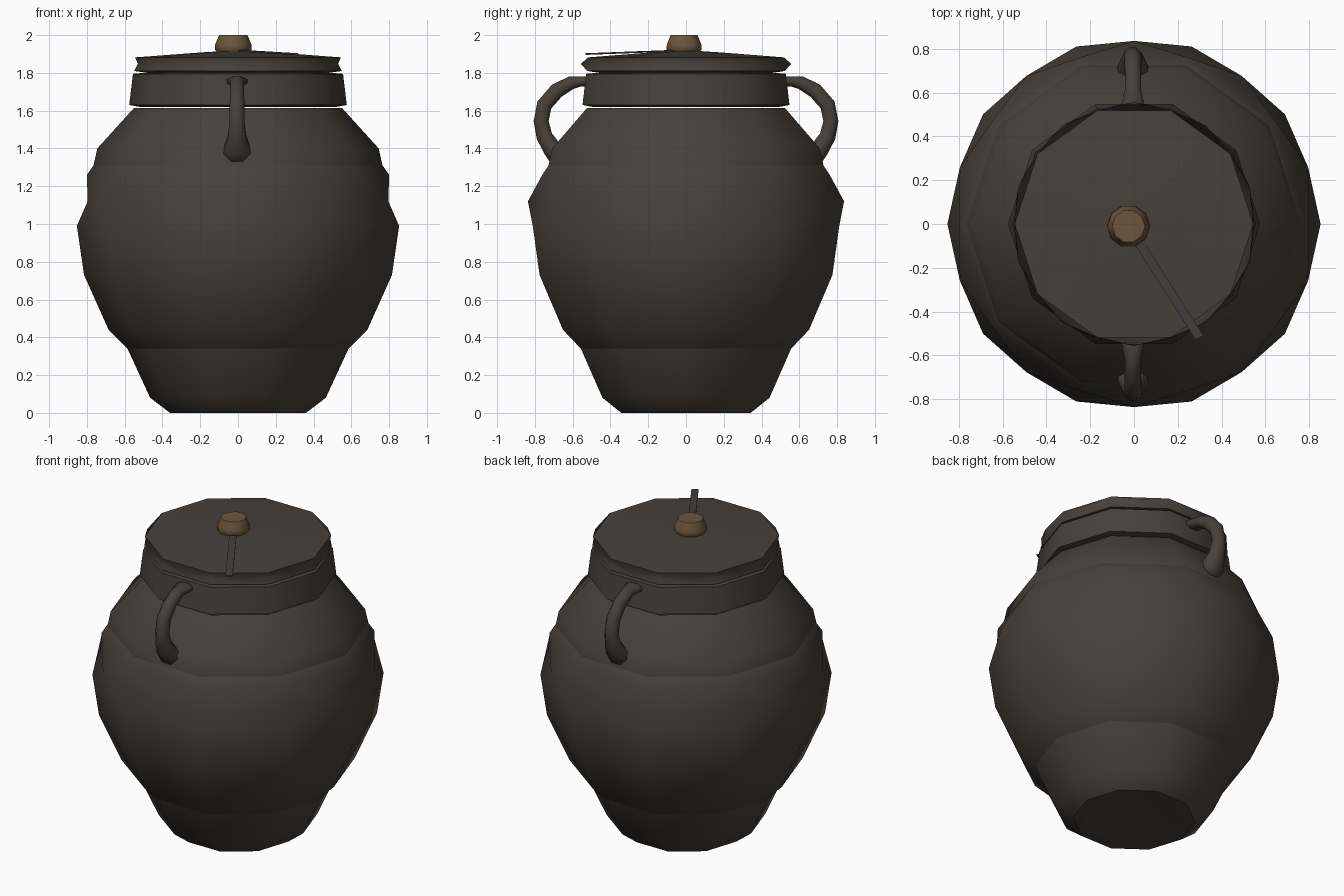
import bpy, bmesh, math
from mathutils import Vector

if "Cube" in bpy.data.objects:
    bpy.data.objects.remove(bpy.data.objects["Cube"])

def material(name, col):
    m = bpy.data.materials.new(name)
    m.diffuse_color = (*col, 1)
    m.use_nodes = True
    m.node_tree.nodes["Principled BSDF"].inputs["Base Color"].default_value = m.diffuse_color
    return m

CLAY = material("dark clay", (0.062, 0.052, 0.042))
WOOD = material("brown wood", (0.15, 0.092, 0.045))
STICK = material("grey stick", (0.055, 0.05, 0.045))

def finish(bm, name, mat, recalc=True):
    if recalc:
        bmesh.ops.recalc_face_normals(bm, faces=bm.faces)
    me = bpy.data.meshes.new(name)
    bm.to_mesh(me)
    bm.free()
    me.materials.append(mat)
    ob = bpy.data.objects.new(name, me)
    bpy.context.collection.objects.link(ob)
    return ob

def join_rings(bm, a, b, twist=0):
    """Quads between equal rings, triangles when b is turned half a step (+1 ahead, -1 behind)."""
    n = len(a)
    for i in range(n):
        j = (i + 1) % n
        if twist == 0:
            bm.faces.new((a[i], a[j], b[j], b[i]))
        elif twist == 1:
            bm.faces.new((a[i], a[j], b[i]))
            bm.faces.new((a[j], b[j], b[i]))
        else:
            bm.faces.new((a[i], a[j], b[j]))
            bm.faces.new((a[i], b[j], b[i]))

def turned(name, profile, mat, n=10, centre=(0, 0), bottom=None, top=None):
    """profile rows: radius, z, half-step turn (0/1), sharp ring (0/1)."""
    bm = bmesh.new()
    rings = []
    for r, z, turn, sharp in profile:
        rings.append([bm.verts.new((centre[0] + r * math.cos((i + turn / 2) * 2 * math.pi / n),
                                    centre[1] + r * math.sin((i + turn / 2) * 2 * math.pi / n), z))
                      for i in range(n)])
    for k in range(len(rings) - 1):
        join_rings(bm, rings[k], rings[k + 1], profile[k + 1][2] - profile[k][2])
    for ring, z in ((rings[0], bottom), (rings[-1], top)):
        if z is not None:
            c = bm.verts.new((*centre, z))
            for i in range(n):
                bm.faces.new((ring[i], ring[(i + 1) % n], c))
    for f in bm.faces:
        f.smooth = True
    for k, row in enumerate(profile):
        if row[3]:
            for i in range(n):
                e = bm.edges.get((rings[k][i], rings[k][(i + 1) % n]))
                if e:
                    e.smooth = False
    return finish(bm, name, mat)

# Rounded body with a slightly hollow foot
turned("jar_body", [(0.29, 0.0, 0, 1), (0.36, 0.0, 0, 1), (0.465, 0.08, 0, 0), (0.585, 0.34, 0, 1),
                    (0.685, 0.44, 0, 0), (0.815, 0.73, 0, 0), (0.853, 0.99, 0, 0),
                    (0.837, 1.12, 1, 0), (0.80, 1.26, 0, 0), (0.765, 1.31, 0, 1),
                    (0.745, 1.40, 0, 0), (0.55, 1.615, 0, 1)], CLAY, bottom=0.03)

# Neck collar
turned("neck", [(0.52, 1.62, 0, 1), (0.576, 1.63, 0, 1), (0.556, 1.795, 0, 1),
                (0.50, 1.80, 0, 1)], CLAY)

# Lid with a bulging rim
turned("lid", [(0.48, 1.80, 0, 1), (0.55, 1.81, 0, 1), (0.557, 1.848, 1, 0),
               (0.545, 1.882, 0, 1), (0.20, 1.908, 0, 0)], CLAY, bottom=1.80, top=1.92)

# Wooden knob
turned("lid_knob", [(0.075, 1.90, 0, 1), (0.098, 1.925, 0, 0), (0.096, 1.95, 0, 0),
                    (0.075, 2.0, 0, 1)], WOOD, centre=(-0.025, -0.01), bottom=1.90, top=2.0)

# Thin stick lying on the lid
bm = bmesh.new()
p0, p1 = Vector((0.0, -0.05, 1.918)), Vector((0.30, -0.52, 1.90))
side = Vector((p1 - p0).cross(Vector((0, 0, 1)))).normalized() * 0.021
rings = []
for p in (p0, p1):
    rings.append([bm.verts.new(p + side * s + Vector((0, 0, h)))
                  for s, h in ((-1, -0.004), (1, -0.004), (1, 0.004), (-1, 0.004))])
    bm.faces.new(rings[-1])
join_rings(bm, *rings)
finish(bm, "stick", STICK)

# Side handles: swept six-sided tube, flared where it meets the jar
# path rows: y, z, half width, half thickness
path = [(0.51, 1.755, 0.06, 0.026), (0.555, 1.755, 0.052, 0.027), (0.61, 1.747, 0.038, 0.036),
        (0.685, 1.705, 0.038, 0.042), (0.75, 1.63, 0.04, 0.042), (0.767, 1.545, 0.04, 0.041),
        (0.75, 1.465, 0.05, 0.044), (0.71, 1.40, 0.07, 0.05), (0.66, 1.34, 0.085, 0.06)]

def handle(name, s):
    bm = bmesh.new()
    rings = []
    for k, (y, z, w, t) in enumerate(path):
        a, b = path[max(k - 1, 0)], path[min(k + 1, len(path) - 1)]
        d = Vector((0, b[0] - a[0], b[1] - a[1])).normalized()
        nrm = Vector((0, -d.z, d.y))
        ring = []
        for i in range(8):
            ang = (i + 0.5) * math.pi / 4
            p = Vector((w * 1.05 * math.cos(ang), y, z)) + nrm * t * 1.05 * math.sin(ang)
            ring.append(bm.verts.new((p.x - 0.005, p.y * s, p.z)))
        rings.append(ring)
    for a, b in zip(rings, rings[1:]):
        join_rings(bm, a, b)
    bm.faces.new(rings[0])
    bm.faces.new(rings[-1])
    for f in bm.faces:
        f.smooth = True
    finish(bm, name, CLAY)

handle("front_handle", -1)
handle("back_handle", 1)
